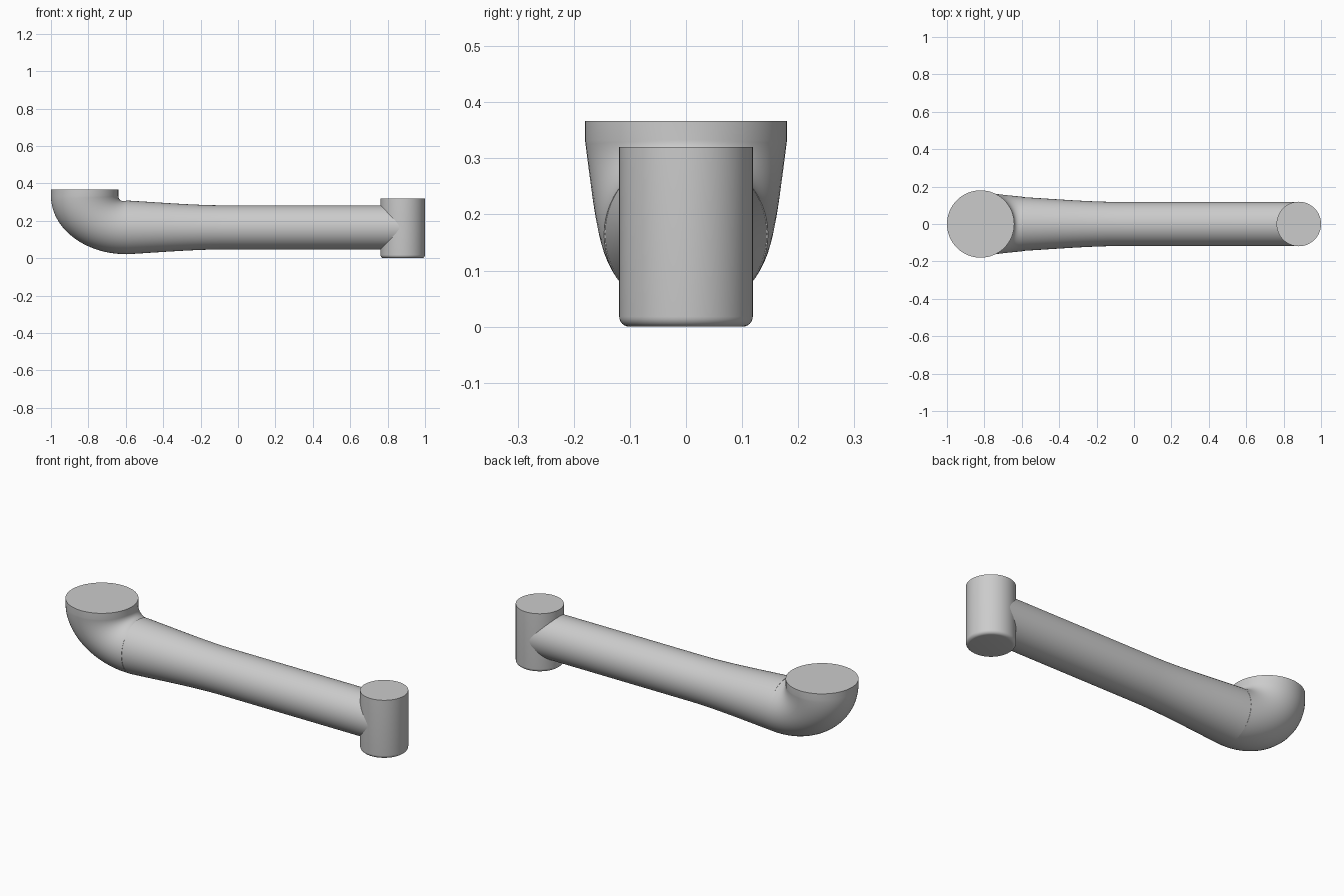
import bpy
import bmesh
from math import sin, cos, pi, radians
from mathutils import Vector

SIDES = 64
AXIS_Z = 0.165

cube = bpy.data.objects.get("Cube")
if cube:
    bpy.data.objects.remove(cube, do_unlink=True)

grey = bpy.data.materials.new("plain grey")
grey.use_nodes = True
colour = (0.6, 0.6, 0.6, 1)
grey.diffuse_color = colour
grey.node_tree.nodes["Principled BSDF"].inputs["Base Color"].default_value = colour


def ring(a, b, width):
    """Oval section in the xz plane from a to b, with half width along y."""
    a, b = Vector(a), Vector(b)
    mid, half = (a + b) / 2, (b - a) / 2
    side = Vector((0, width, 0))
    return [mid + half * cos(t) + side * sin(t)
            for t in (2 * pi * i / SIDES for i in range(SIDES))]


def loft(name, rings):
    """Skin a closed body through a row of sections."""
    bm = bmesh.new()
    rows = [[bm.verts.new(p) for p in r] for r in rings]
    for r, s in zip(rows, rows[1:]):
        for i in range(SIDES):
            j = (i + 1) % SIDES
            bm.faces.new((r[i], r[j], s[j], s[i]))
    bm.faces.new(rows[0])
    bm.faces.new(rows[-1])
    bmesh.ops.recalc_face_normals(bm, faces=bm.faces)
    mesh = bpy.data.meshes.new(name)
    bm.to_mesh(mesh)
    bm.free()
    mesh.materials.append(grey)
    obj = bpy.data.objects.new(name, mesh)
    bpy.context.collection.objects.link(obj)
    bpy.ops.object.select_all(action='DESELECT')
    obj.select_set(True)
    bpy.context.view_layer.objects.active = obj
    bpy.ops.object.shade_smooth_by_angle(angle=radians(35))
    return obj


def upright(x, z, r):
    return ring((x - r, 0, z), (x + r, 0, z), r)


# Elbow: outer and inner quarter ellipses, topped by a short straight collar
elbow = [upright(-0.82, 0.367, 0.18)]
STEPS = 28
for k in range(STEPS + 1):
    t = pi / 2 * k / STEPS
    outer = (-0.6 - 0.4 * cos(t), 0, 0.333 - 0.311 * sin(t))
    inner = (-0.6 - 0.04 * cos(t), 0, 0.345 - 0.012 * cos(t) - 0.038 * sin(t))
    elbow.append(ring(outer, inner, 0.18 - 0.034 * k / STEPS))
loft("shoulder_elbow", elbow)

# Arm: flared at the elbow, easing into a straight tube
arm = []
FLARE = 24
for k in range(FLARE + 1):
    f = k / FLARE
    x = -0.6 + 0.55 * f
    ease = (1 - f) ** 2 * (1 + 0.8 * f)
    r = 0.1175 + 0.0265 * ease
    arm.append(ring((x, 0, AXIS_Z - r), (x, 0, AXIS_Z + r), r))
arm.append(ring((0.88, 0, AXIS_Z - 0.1175), (0.88, 0, AXIS_Z + 0.1175), 0.1175))
loft("arm_tube", arm)

# Wrist: upright cylinder with a rounded lower rim
RIM, R = 0.018, 0.119
wrist = [upright(0.881, 0.32, R)]
for k in range(7):
    t = pi / 2 * k / 6
    wrist.append(upright(0.881, RIM * (1 - sin(t)), R - RIM * (1 - cos(t))))
loft("wrist_joint", wrist)
